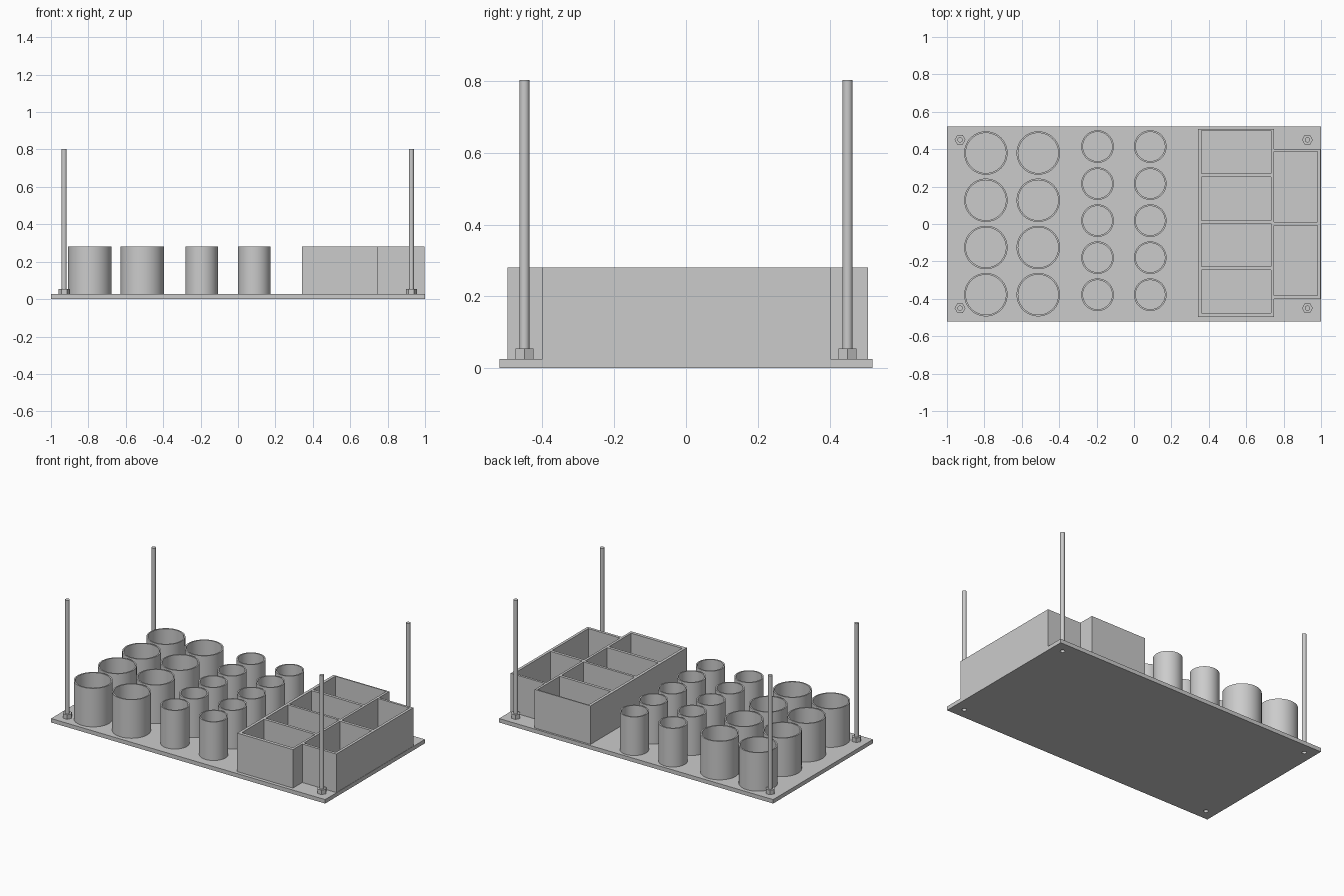
import bpy
import bmesh
import math

cube = bpy.data.objects.get("Cube")
if cube:
    bpy.data.objects.remove(cube, do_unlink=True)

PLATE_TOP = 0.026
WALL_TOP = 0.28
ROD_TOP = 0.803

grey = bpy.data.materials.new("plain grey")
grey.use_nodes = True
grey.diffuse_color = (0.6, 0.6, 0.6, 1)
grey.node_tree.nodes["Principled BSDF"].inputs["Base Color"].default_value = (0.6, 0.6, 0.6, 1)


def finish(name, bm, smooth=False):
    bmesh.ops.recalc_face_normals(bm, faces=bm.faces)
    mesh = bpy.data.meshes.new(name)
    bm.to_mesh(mesh)
    bm.free()
    mesh.materials.append(grey)
    ob = bpy.data.objects.new(name, mesh)
    bpy.context.collection.objects.link(ob)
    if smooth:
        bpy.ops.object.select_all(action="DESELECT")
        ob.select_set(True)
        bpy.context.view_layer.objects.active = ob
        bpy.ops.object.shade_smooth_by_angle(angle=math.radians(30))
    return ob


def prism(bm, points, z0, z1):
    """Extrude a flat outline from z0 to z1."""
    face = bm.faces.new([bm.verts.new((x, y, z0)) for x, y in points])
    top = bmesh.ops.extrude_face_region(bm, geom=[face])["geom"]
    verts = [v for v in top if isinstance(v, bmesh.types.BMVert)]
    bmesh.ops.translate(bm, verts=verts, vec=(0, 0, z1 - z0))


def box(x0, x1, y0, y1):
    return [(x0, y0), (x1, y0), (x1, y1), (x0, y1)]


def ring(x, y, radius, sides):
    steps = [math.tau * i / sides for i in range(sides)]
    return [(x + radius * math.cos(a), y + radius * math.sin(a)) for a in steps]


def solid(name, outlines, z0, z1, smooth=False):
    bm = bmesh.new()
    for points in outlines:
        prism(bm, points, z0, z1)
    return finish(name, bm, smooth)


def cut(target, name, outlines, z0, z1):
    cutter = solid(name, outlines, z0, z1)
    mod = target.modifiers.new("cut", "BOOLEAN")
    mod.operation = "DIFFERENCE"
    mod.solver = "EXACT"
    mod.object = cutter
    bpy.ops.object.select_all(action="DESELECT")
    target.select_set(True)
    bpy.context.view_layer.objects.active = target
    bpy.ops.object.modifier_apply(modifier=mod.name)
    bpy.data.objects.remove(cutter, do_unlink=True)


def cup(name, x, y, outer, inner):
    """Open tube standing on the plate."""
    bm = bmesh.new()
    profile = [(outer, PLATE_TOP), (outer, WALL_TOP), (inner, WALL_TOP), (inner, PLATE_TOP)]
    verts = [bm.verts.new((r, 0, z)) for r, z in profile]
    edges = [bm.edges.new((verts[i], verts[i - 1])) for i in range(4)]
    bmesh.ops.spin(bm, geom=verts + edges, cent=(0, 0, 0), axis=(0, 0, 1),
                   angle=math.tau, steps=64, use_merge=True)
    bmesh.ops.remove_doubles(bm, verts=bm.verts, dist=1e-5)
    ob = finish(name, bm, True)
    ob.location = (x, y, 0)


# Base plate with a bolt hole near each corner
corners = [(x, y) for x in (-0.93, 0.927) for y in (-0.45, 0.45)]
plate = solid("base_plate", [box(-1, 1, -0.52, 0.52)], 0, PLATE_TOP)
cut(plate, "hole_cutter", [ring(x, y, 0.014, 32) for x, y in corners], -0.1, 0.1)

# Threaded posts and their hexagonal nuts
for i, (x, y) in enumerate(corners, 1):
    solid(f"post_{i}", [ring(x, y, 0.014, 32)], PLATE_TOP, ROD_TOP, True)
    solid(f"nut_{i}", [ring(x, y, 0.029, 6)], PLATE_TOP, 0.055)

# Two columns of wide cups and two of narrow cups
for x in (-0.792, -0.512):
    for row in range(4):
        cup("wide_cup", x, -0.378 + 0.2525 * row, 0.116, 0.107)
for x in (-0.195, 0.087):
    for row in range(5):
        cup("narrow_cup", x, -0.378 + 0.198 * row, 0.087, 0.078)

# Stepped tray with four wide and two tall compartments
outline = [(0.342, -0.497), (0.749, -0.497), (0.749, -0.4), (0.998, -0.4),
           (0.998, 0.402), (0.749, 0.402), (0.749, 0.507), (0.342, 0.507)]
tray = solid("divided_tray", [outline], PLATE_TOP, WALL_TOP)
cells = [box(0.361, 0.733, y, y + 0.23) for y in (-0.475, -0.226, 0.02, 0.269)]
cells += [box(0.749, 0.98, y, y + 0.375) for y in (-0.382, 0.012)]
cut(tray, "compartment_cutter", cells, 0, 0.4)
